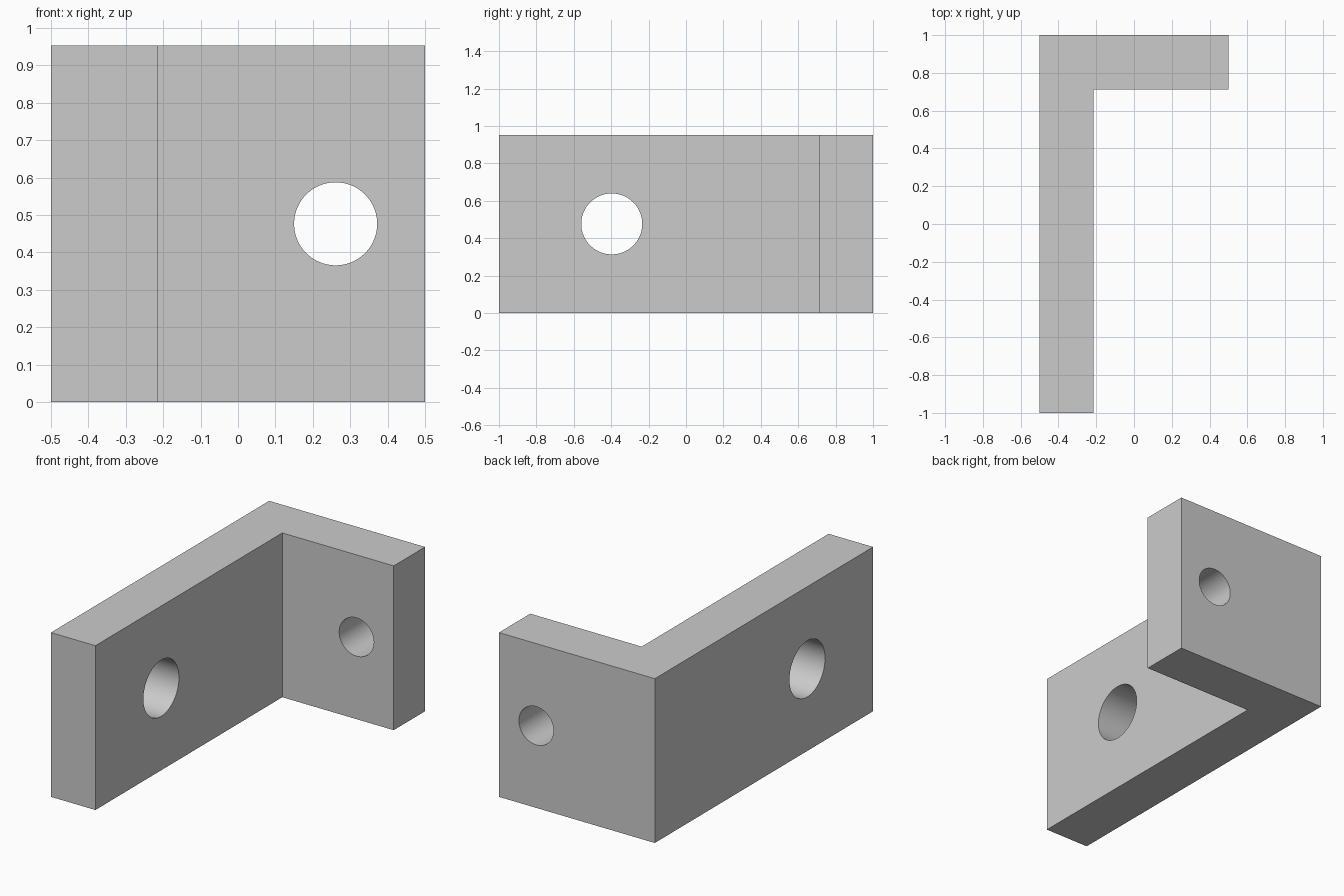
import bpy
import bmesh
from math import pi

cube = bpy.data.objects.get("Cube")
if cube:
    bpy.data.objects.remove(cube, do_unlink=True)

HEIGHT = 0.953
INNER_X, INNER_Y = -0.215, 0.713

# Single grey finish
grey = bpy.data.materials.new("plain grey")
grey.use_nodes = True
colour = (0.6, 0.6, 0.6, 1)
grey.diffuse_color = colour
grey.node_tree.nodes["Principled BSDF"].inputs["Base Color"].default_value = colour

# L-shaped bracket: extruded plan profile
profile = [(-0.5, -1), (INNER_X, -1), (INNER_X, INNER_Y),
           (0.5, INNER_Y), (0.5, 1), (-0.5, 1)]
bm = bmesh.new()
base = bm.faces.new([bm.verts.new((x, y, 0)) for x, y in profile])
top = bmesh.ops.extrude_face_region(bm, geom=[base])["geom"]
bmesh.ops.translate(bm, vec=(0, 0, HEIGHT),
                    verts=[v for v in top if isinstance(v, bmesh.types.BMVert)])
bmesh.ops.recalc_face_normals(bm, faces=bm.faces)
mesh = bpy.data.meshes.new("angle_bracket")
bm.to_mesh(mesh)
bm.free()
mesh.materials.append(grey)
bracket = bpy.data.objects.new("angle_bracket", mesh)
bpy.context.collection.objects.link(bracket)


def drill(name, radius, location, rotation):
    """Cut a round through hole in the bracket."""
    bpy.ops.mesh.primitive_cylinder_add(vertices=96, radius=radius, depth=0.6,
                                        location=location, rotation=rotation)
    cutter = bpy.context.object
    cutter.name = name + "_cutter"
    cutter.data.materials.append(grey)
    cutter.hide_render = True
    bpy.context.view_layer.objects.active = bracket
    mod = bracket.modifiers.new(name, "BOOLEAN")
    mod.operation = "DIFFERENCE"
    mod.solver = "EXACT"
    mod.object = cutter
    bpy.ops.object.modifier_apply(modifier=mod.name)
    bpy.data.objects.remove(cutter, do_unlink=True)


# Large hole through the long arm, small hole through the short arm
drill("long_arm_hole", 0.163, (-0.36, -0.397, HEIGHT / 2), (0, pi / 2, 0))
drill("short_arm_hole", 0.111, (0.261, 0.86, HEIGHT / 2), (pi / 2, 0, 0))

# Smooth hole walls, sharp plate edges
bpy.ops.object.select_all(action="DESELECT")
bracket.select_set(True)
bpy.context.view_layer.objects.active = bracket
bpy.ops.object.shade_smooth_by_angle()
